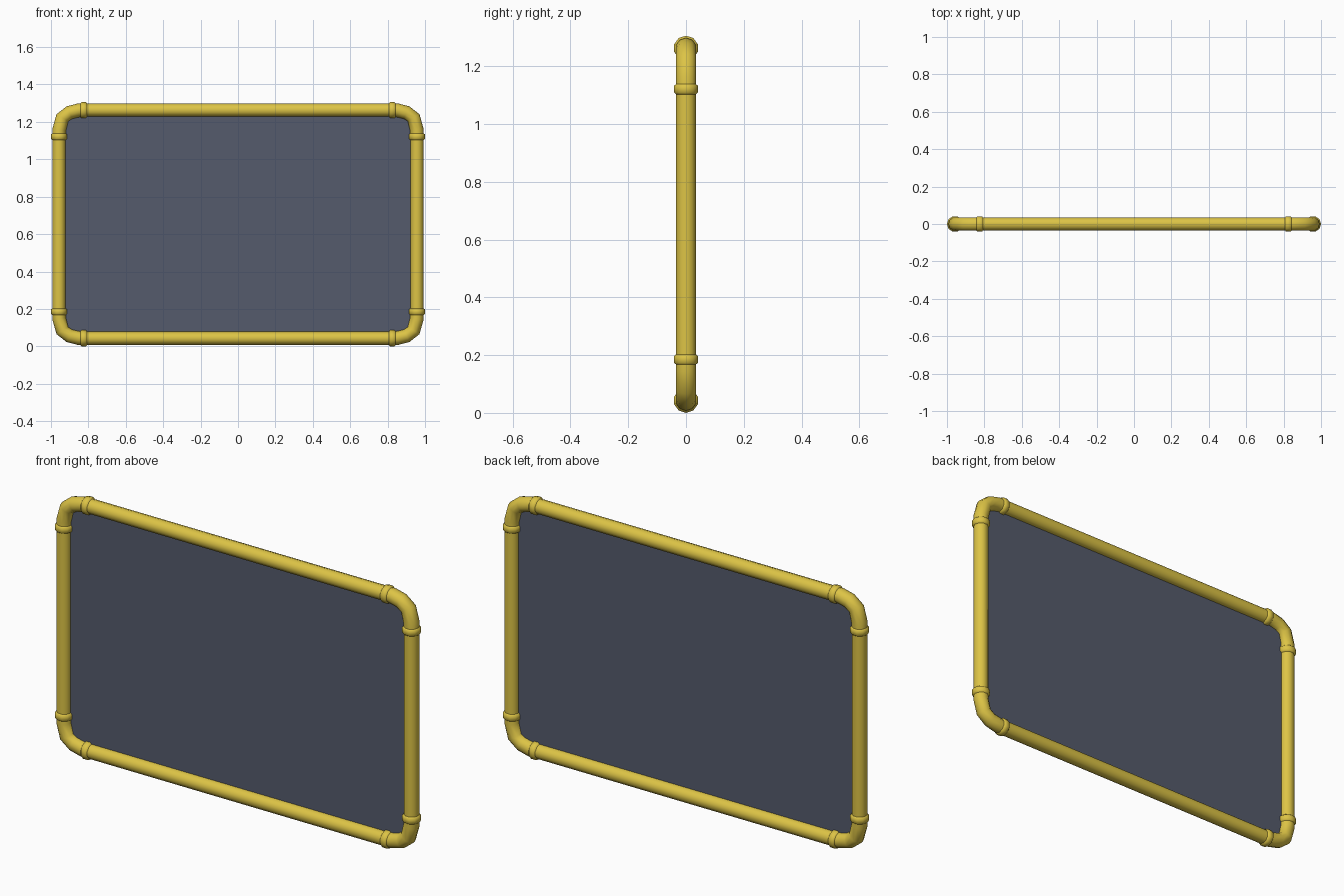
import bpy, bmesh, math
from mathutils import Vector

if "Cube" in bpy.data.objects:
    bpy.data.objects.remove(bpy.data.objects["Cube"])

SIDES = 10
X, Z0, Z1 = 0.957, 0.043, 1.263        # centre lines of the frame tubes
ZM, H = (Z0 + Z1) / 2, (Z1 - Z0) / 2
R, RC = 0.0355, 0.043                  # tube and collar radius
CX, CZ = 0.825, H - 0.142              # collar positions from the centre


def material(name, rgb):
    m = bpy.data.materials.new(name)
    m.diffuse_color = (*rgb, 1)
    m.use_nodes = True
    m.node_tree.nodes["Principled BSDF"].inputs["Base Color"].default_value = m.diffuse_color
    return m


yellow = material("yellow paint", (0.72, 0.55, 0.06))
slate = material("slate panel", (0.09, 0.105, 0.15))


def finish(name, bm, mat, smooth=True):
    mesh = bpy.data.meshes.new(name)
    bmesh.ops.recalc_face_normals(bm, faces=bm.faces)
    for f in bm.faces:
        f.smooth = smooth
    bm.to_mesh(mesh)
    bm.free()
    mesh.materials.append(mat)
    ob = bpy.data.objects.new(name, mesh)
    bpy.context.collection.objects.link(ob)
    return ob


def sweep(name, path, radii):
    """Round tube along a path in the xz plane."""
    pts = [Vector((x, 0, ZM + z)) for x, z in path]
    bm = bmesh.new()
    rings = []
    for i, p in enumerate(pts):
        t = (pts[min(i + 1, len(pts) - 1)] - pts[max(i - 1, 0)]).normalized()
        n = Vector((-t.z, 0, t.x))
        rings.append([bm.verts.new(p + radii[i] * (n * math.cos(a) + Vector((0, math.sin(a), 0))))
                      for a in (2 * math.pi * k / SIDES for k in range(SIDES))])
    for a, b in zip(rings, rings[1:]):
        for k in range(SIDES):
            j = (k + 1) % SIDES
            bm.faces.new((a[k], a[j], b[j], b[k]))
    return finish(name, bm, yellow)


# Straight tubes
for s, side in ((-1, "left"), (1, "right")):
    sweep(side + "_tube", [(s * X, -CZ), (s * X, CZ)], [R, R])
for s, side in ((-1, "bottom"), (1, "top")):
    sweep(side + "_tube", [(-CX, s * H), (CX, s * H)], [R, R])

# Elbows and their collars, mirrored to four corners
elbow = [(X, CZ), (X - 0.001, H - 0.105), (X - 0.018, H - 0.041),
         (X - 0.056, H - 0.013), (X - 0.105, H - 0.001), (CX, H)]
offsets = (-0.018, -0.012, 0.012, 0.018)
collar_radii = (R, RC, RC, R)
for sx in (-1, 1):
    for sz in (-1, 1):
        sweep("corner_elbow", [(sx * x, sz * z) for x, z in elbow], [R + 0.001] * len(elbow))
        sweep("side_collar", [(sx * X, sz * (CZ + o)) for o in offsets], collar_radii)
        sweep("rail_collar", [(sx * (CX + o), sz * H) for o in offsets], collar_radii)

# Flat panel filling the frame up to the tube centre lines
outline = []
for sx, sz in ((1, 1), (-1, 1), (-1, -1), (1, -1)):
    corner = [(sx * x, sz * z) for x, z in elbow]
    outline += corner if sx * sz > 0 else corner[::-1]
bm = bmesh.new()
bm.faces.new([bm.verts.new((x, 0, ZM + z)) for x, z in outline])
finish("panel", bm, slate, smooth=False)
